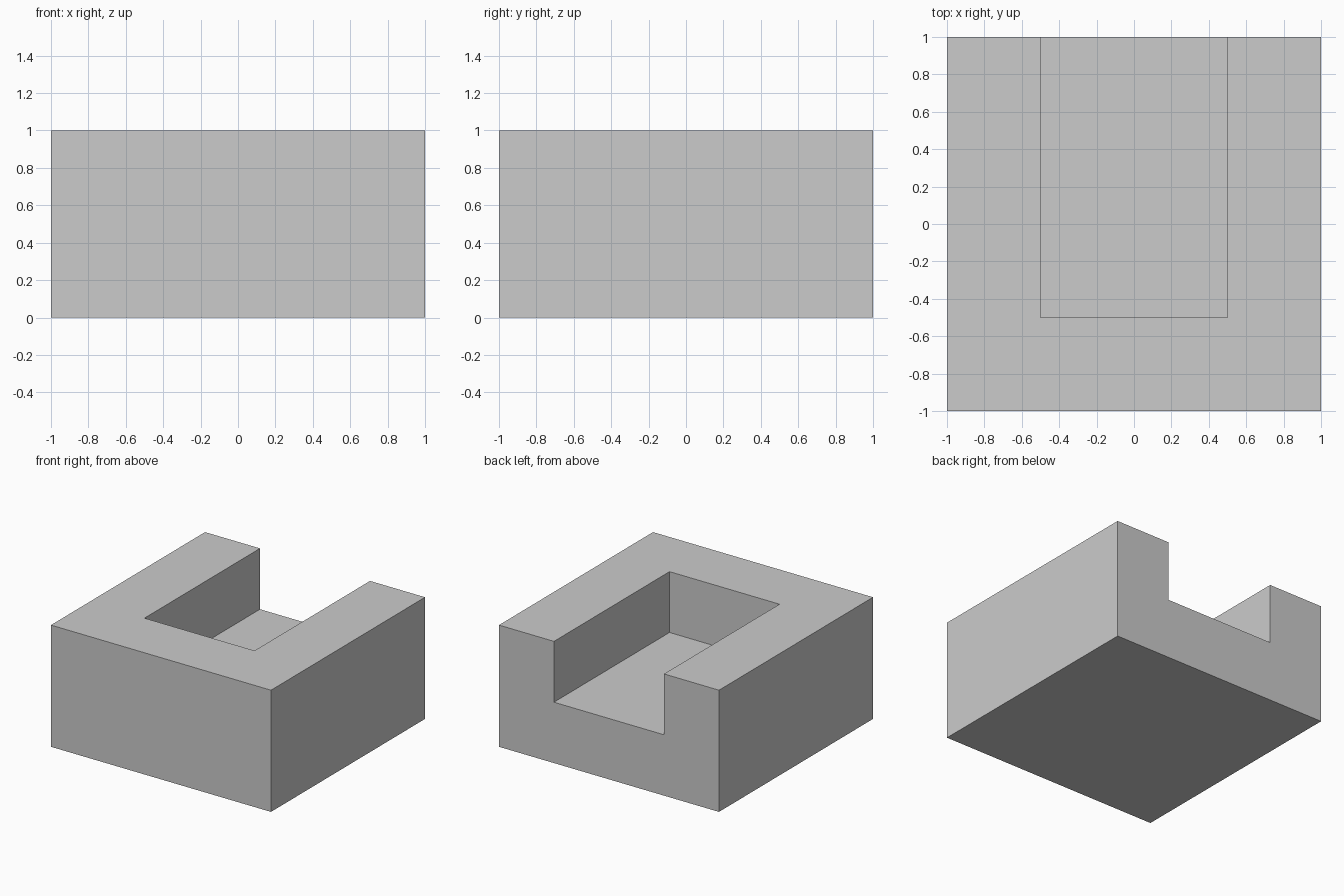
import bpy

if "Cube" in bpy.data.objects:
    bpy.data.objects.remove(bpy.data.objects["Cube"])


def box(name, lo, hi):
    """Axis-aligned box between two corners."""
    size = [b - a for a, b in zip(lo, hi)]
    centre = [(a + b) / 2 for a, b in zip(lo, hi)]
    bpy.ops.mesh.primitive_cube_add(size=1, location=centre)
    obj = bpy.context.object
    obj.name = name
    obj.scale = size
    bpy.ops.object.transform_apply(location=True, rotation=False, scale=True)
    return obj


grey = bpy.data.materials.new("light grey")
grey.diffuse_color = (0.6, 0.6, 0.6, 1)
grey.use_nodes = True
grey.node_tree.nodes["Principled BSDF"].inputs["Base Color"].default_value = grey.diffuse_color

# Solid block
block = box("slotted_block", (-1, -1, 0), (1, 1, 1))
block.data.materials.append(grey)

# Channel in the upper half, open at the top and back
cutter = box("channel_cutter", (-0.5, -0.5, 0.5), (0.5, 1.5, 1.5))
cutter.data.materials.append(grey)
cutter.hide_render = True

cut = block.modifiers.new("channel", 'BOOLEAN')
cut.operation = 'DIFFERENCE'
cut.solver = 'EXACT'
cut.object = cutter
bpy.context.view_layer.objects.active = block
bpy.ops.object.modifier_apply(modifier=cut.name)
bpy.data.objects.remove(cutter)
